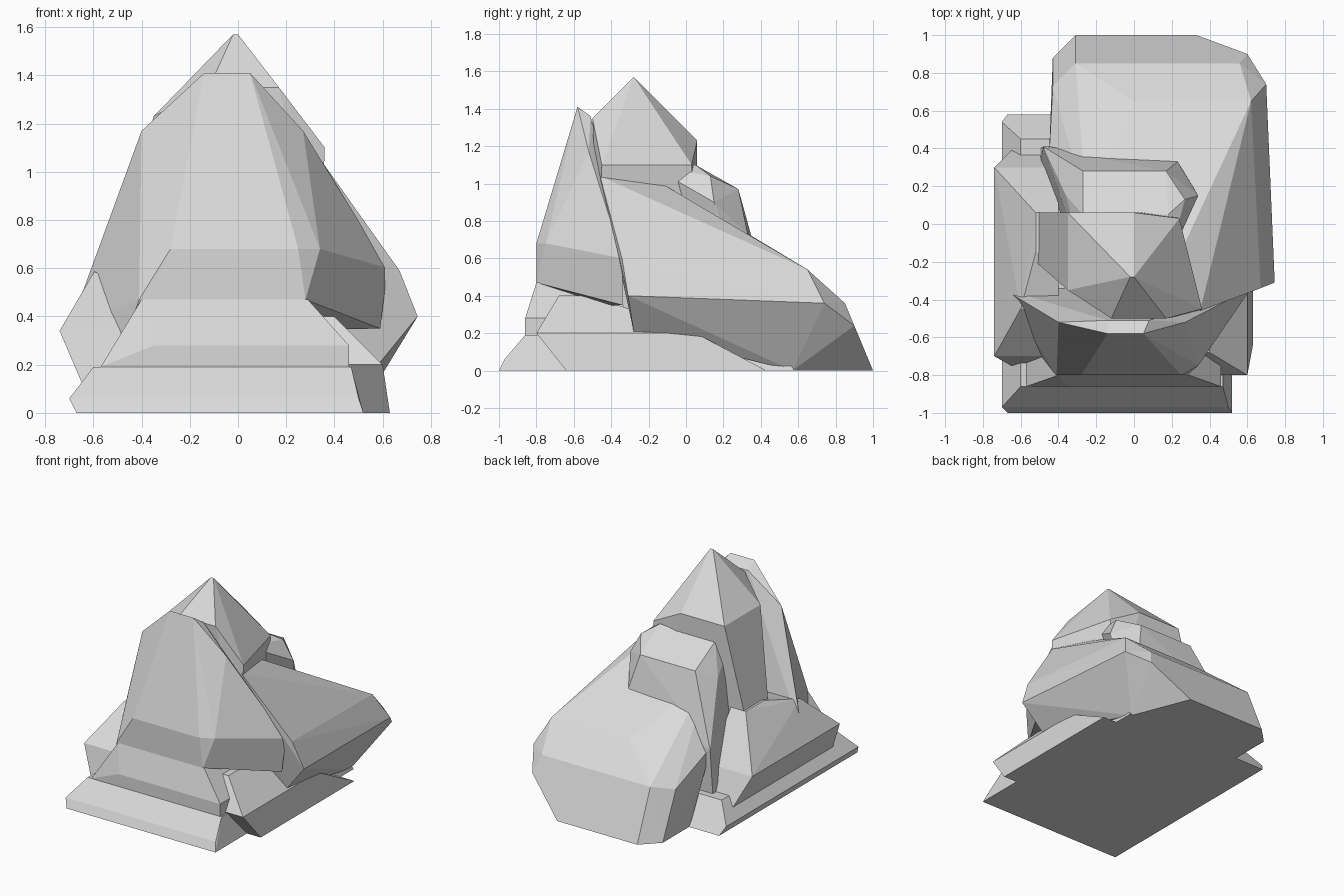
import bpy
import bmesh

# Remove the default cube only
default_cube = bpy.data.objects.get("Cube")
if default_cube:
    bpy.data.objects.remove(default_cube, do_unlink=True)

# One plain stone colour
stone_colour = (.7, .7, .7, 1)
stone = bpy.data.materials.new("light_grey_stone")
stone.use_nodes = True
stone.diffuse_color = stone_colour
shader = next(node for node in stone.node_tree.nodes if node.type == "BSDF_PRINCIPLED")
shader.inputs["Base Color"].default_value = stone_colour
shader.inputs["Roughness"].default_value = .9


def ledge(height, left, right, front, back):
    """Corners of a level rectangular cross-section."""
    return [(x, y, height) for x in (left, right) for y in (front, back)]


def ridge(height, left, right, depth):
    """Ends of a level crest running across the rock."""
    return [(x, depth, height) for x in (left, right)]


def tip(height, side, depth):
    """A single pointed corner."""
    return [(side, depth, height)]


def rock_chunk(name, *sections):
    """Wrap stacked cross-sections in one faceted convex boulder."""
    builder = bmesh.new()
    for section in sections:
        for corner in section:
            builder.verts.new(corner)
    hull = bmesh.ops.convex_hull(builder, input=builder.verts[:])
    leftovers = {item for item in hull["geom_interior"] + hull["geom_unused"]
                 if isinstance(item, bmesh.types.BMVert)}
    bmesh.ops.delete(builder, geom=list(leftovers), context="VERTS")
    # Merge nearly coplanar triangles into broad chiselled facets
    bmesh.ops.dissolve_limit(builder, angle_limit=.05,
                             verts=builder.verts[:], edges=builder.edges[:])
    bmesh.ops.recalc_face_normals(builder, faces=builder.faces[:])
    mesh = bpy.data.meshes.new(name + "_mesh")
    builder.to_mesh(mesh)
    builder.free()
    mesh.materials.append(stone)
    rock = bpy.data.objects.new(name, mesh)
    bpy.context.scene.collection.objects.link(rock)


# Broad foundation slab with a bevelled left edge
rock_chunk(
    "foundation_slab",
    ledge(height=0, left=-.67, right=.52, front=-1, back=.58),
    ledge(height=.06, left=-.7, right=.5, front=-.97, back=.54),
    ledge(height=.19, left=-.6, right=.47, front=-.86, back=.45),
)

# Low block showing beneath the overhang on the model's left
rock_chunk(
    "side_foot",
    ledge(height=0, left=.4, right=.63, front=-.64, back=.43),
    ledge(height=.2, left=.4, right=.6, front=-.8, back=.05),
    ledge(height=.4, left=.3, right=.4, front=-.68, back=-.5),
)

# Stepped ledge under the front buttress
rock_chunk(
    "front_ledge",
    ledge(height=.19, left=-.57, right=.46, front=-.86, back=-.3),
    ledge(height=.28, left=-.35, right=.46, front=-.86, back=-.3),
    ledge(height=.47, left=-.4, right=.29, front=-.8, back=-.4),
)

# Tall leaning buttress: foot, waist, shoulders and narrow crown
rock_chunk(
    "front_buttress",
    tip(height=.33, side=-.46, depth=-.75),
    ridge(height=.35, left=-.7, right=.59, depth=-.34),
    ridge(height=.47, left=-.41, right=.28, depth=-.8),
    tip(height=.6, side=.62, depth=-.34),
    ridge(height=.68, left=-.28, right=.25, depth=-.8),
    tip(height=.68, side=.34, depth=-.75),
    ridge(height=1.17, left=-.4, right=.27, depth=-.52),
    ridge(height=1.36, left=-.14, right=.08, depth=-.51),
    ridge(height=1.41, left=-.14, right=.05, depth=-.58),
)

# Boulder leaning on the model's right flank
rock_chunk(
    "flank_boulder",
    ledge(height=.13, left=-.65, right=-.4, front=-.75, back=.39),
    ledge(height=.34, left=-.74, right=-.4, front=-.7, back=.3),
    ridge(height=.58, left=-.6, right=-.4, depth=-.45),
    ledge(height=.66, left=-.52, right=-.4, front=-.15, back=.06),
)

# Summit: pointed cap above steep flaring sides
rock_chunk(
    "summit_peak",
    ledge(height=.6, left=-.52, right=.2, front=-.2, back=.06),
    ridge(height=.6, left=0, right=.34, depth=-.47),
    ridge(height=1.1, left=0, right=.36, depth=-.45),
    ridge(height=1.1, left=0, right=.24, depth=.03),
    ledge(height=1.23, left=-.35, right=0, front=-.35, back=.06),
    ridge(height=1.35, left=-.12, right=.17, depth=-.5),
    ridge(height=1.57, left=-.02, right=0, depth=-.28),
)

# Small shelf stepping down behind the summit
rock_chunk(
    "rear_shelf",
    ledge(height=.1, left=-.5, right=.2, front=.3, back=.4),
    tip(height=.5, side=-.48, depth=.41),
    ridge(height=.73, left=-.25, right=.23, depth=.33),
    ridge(height=.9, left=-.36, right=.34, depth=.15),
    ridge(height=.97, left=-.27, right=.17, depth=.28),
    tip(height=1.04, side=.27, depth=.13),
    ledge(height=1.1, left=-.27, right=.18, front=-.2, back=.05),
)

# Great sloping mass: sole, undercut, overhanging rim, then its upper ridge
rock_chunk(
    "rear_slope",
    ridge(height=0, left=-.31, right=.33, depth=1),
    ridge(height=0, left=-.43, right=.5, depth=.57),
    tip(height=0, side=-.43, depth=.88),
    ledge(height=.21, left=.3, right=.59, front=-.28, back=.05),
    ridge(height=.24, left=0, right=.6, depth=.9),
    tip(height=.33, side=-.43, depth=.73),
    ridge(height=.36, left=-.31, right=.56, depth=.85),
    tip(height=.36, side=.7, depth=.74),
    ridge(height=.4, left=.3, right=.745, depth=-.31),
    tip(height=.5, side=-.45, depth=.35),
    ridge(height=.54, left=0, right=.62, depth=.65),
    ridge(height=.59, left=.3, right=.67, depth=-.34),
    ridge(height=.87, left=-.25, right=.24, depth=.1),
    tip(height=1.07, side=.2, depth=-.25),
    tip(height=1.04, side=.35, depth=-.46),
)
